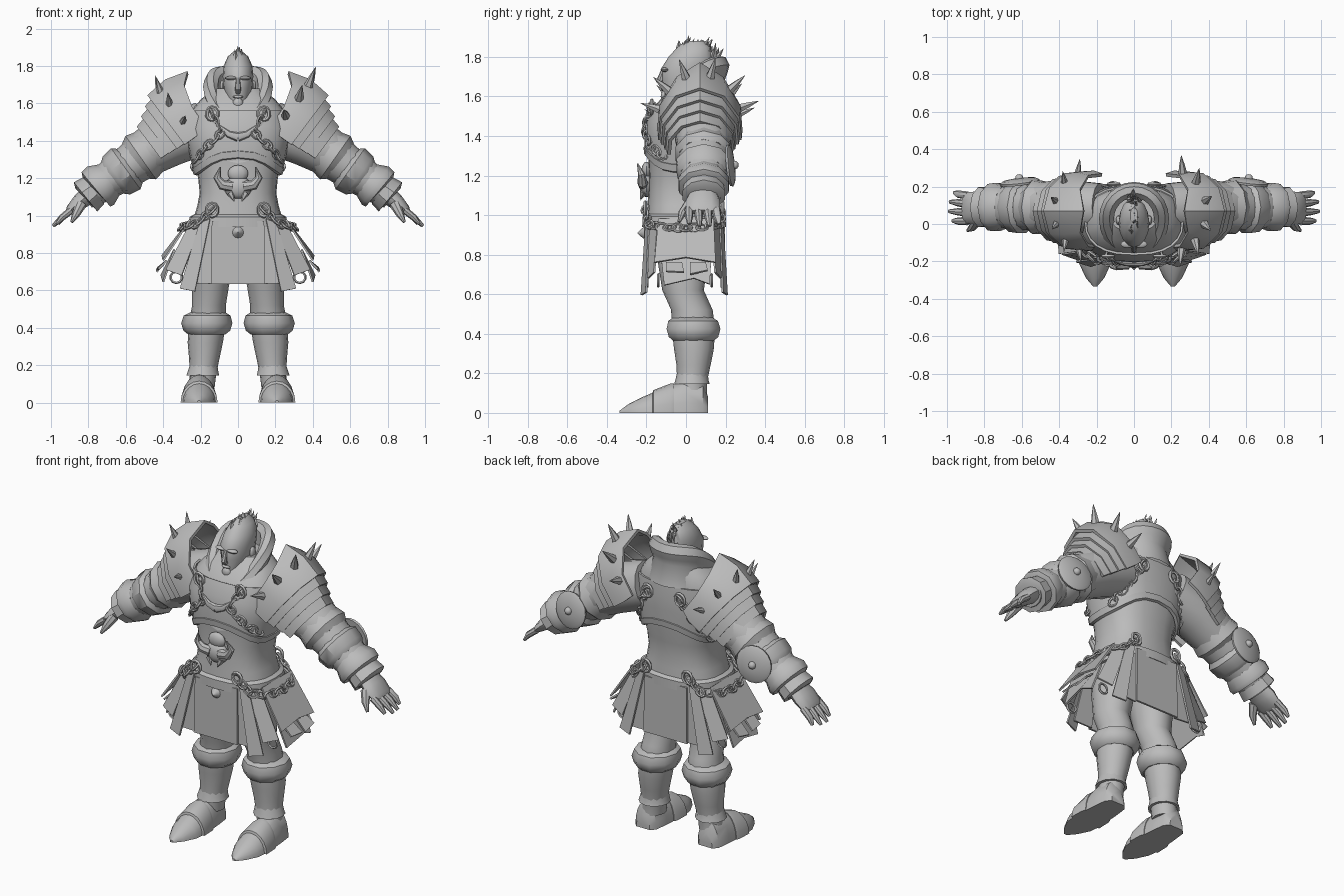
import bpy, bmesh, math, random
from mathutils import Vector as V

random.seed(4)
grey = bpy.data.materials.new("plain_grey")
grey.diffuse_color = (0.5, 0.5, 0.5, 1)
X, Y, Z = V((1, 0, 0)), V((0, 1, 0)), V((0, 0, 1))


# ---- helpers ----
def finish(name, bm, mirror=False, thick=0):
    bmesh.ops.recalc_face_normals(bm, faces=bm.faces)
    me = bpy.data.meshes.new(name)
    bm.to_mesh(me)
    bm.free()
    me.materials.append(grey)
    ob = bpy.data.objects.new(name, me)
    bpy.context.collection.objects.link(ob)
    if thick:
        m = ob.modifiers.new("thickness", 'SOLIDIFY')
        m.thickness, m.offset = thick, 0
    if mirror:
        ob.modifiers.new("mirror", 'MIRROR').use_mirror_merge = False
    return ob


def loft(bm, rings, closed=True, cap=True, wrap=False):
    rows = [[bm.verts.new(p) for p in r] for r in rings]
    n = len(rows[0])
    for i in range(len(rows) - (0 if wrap else 1)):
        a, b = rows[i], rows[(i + 1) % len(rows)]
        for j in range(n if closed else n - 1):
            k = (j + 1) % n
            bm.faces.new((a[j], a[k], b[k], b[j]))
    if cap and closed and not wrap:
        bm.faces.new(rows[0])
        bm.faces.new(rows[-1])


def ring(c, u, v, ru, rv, n=16):
    return [V(c) + u * ru * math.cos(a) + v * rv * math.sin(a)
            for a in (2 * math.pi * i / n for i in range(n))]


def tube(bm, pts, n=14):
    """Tube through (position, radius across, radius sideways)."""
    rings = []
    for i, (p, r1, r2) in enumerate(pts):
        d = (V(pts[min(i + 1, len(pts) - 1)][0]) - V(pts[max(i - 1, 0)][0])).normalized()
        u = Y.cross(d).normalized() if abs(d.y) < 0.9 else X
        rings.append(ring(p, u, d.cross(u), r1, r2, n))
    loft(bm, rings)


def spike(bm, a, b, r, n=6):
    a, b = V(a), V(b)
    tube(bm, [(a, r, r), (a.lerp(b, 0.5), r * 0.6, r * 0.6), (b, r * 0.05, r * 0.05)], n)


def ball(bm, c, s):
    vs = bmesh.ops.create_uvsphere(bm, u_segments=12, v_segments=8, radius=1)["verts"]
    for v in vs:
        v.co = V(c) + V((v.co.x * s[0], v.co.y * s[1], v.co.z * s[2]))


def link(bm, c, t, s, long, wide, r):
    nrm = t.cross(s).normalized()
    rings = []
    for i in range(10):
        a = math.pi * i / 5
        out = t * math.cos(a) + s * math.sin(a)
        rings.append(ring(V(c) + t * long * math.cos(a) + s * wide * math.sin(a), out, nrm, r, r, 5))
    loft(bm, rings, wrap=True)


def chain(bm, pts, step=0.042):
    flip, left = False, 0
    for a, b in zip(pts, pts[1:]):
        t, d = (b - a).normalized(), left
        while d < (b - a).length:
            out = V((a.x, a.y, 0)).normalized()
            s = t.cross(out).normalized()
            link(bm, a + t * d, t, s if flip else (s + out).normalized(), 0.029, 0.02, 0.0075)
            flip, d = not flip, d + step
        left = d - (b - a).length


# ---- torso: z, centre y, half width, half depth ----
BODY = [(0.92, -0.01, 0.25, 0.195), (0.98, -0.01, 0.24, 0.19), (1.05, -0.01, 0.218, 0.185),
        (1.12, -0.01, 0.205, 0.18), (1.2, -0.005, 0.213, 0.182), (1.28, 0, 0.232, 0.19),
        (1.38, 0, 0.255, 0.195), (1.48, 0.005, 0.27, 0.192), (1.56, 0.02, 0.25, 0.17),
        (1.62, 0.04, 0.2, 0.14), (1.68, 0.06, 0.13, 0.1)]


def P(deg, z, g=0.0):
    """Point on the torso at an angle from the front, grown outward by g."""
    lo, hi = BODY[0], BODY[-1]
    for a, b in zip(BODY, BODY[1:]):
        if a[0] <= z <= b[0]:
            lo, hi = a, b
    f = min(1, max(0, (z - lo[0]) / (hi[0] - lo[0]))) if z > BODY[0][0] else 0
    if z <= BODY[0][0]:
        lo = hi = BODY[0]
    cy, rx, ry = (lo[i] + f * (hi[i] - lo[i]) for i in (1, 2, 3))
    s, c = math.sin(math.radians(deg)), math.cos(math.radians(deg))
    return V((math.copysign(abs(s) ** 0.8, s) * (rx + g), cy - math.copysign(abs(c) ** 0.8, c) * (ry + g), z))


TURN = [i * 15 for i in range(24)]
bm = bmesh.new()
loft(bm, [[P(t, s[0]) for t in TURN] for s in BODY])
finish("torso", bm)

# breastplate and trim with a lower edge that rises in the middle
low = {t: 1.25 + 0.09 * abs(math.cos(math.radians(t))) ** 3 for t in TURN}
bm = bmesh.new()
loft(bm, [[P(t, low[t] + k * (1.56 - low[t]), 0.01) for t in TURN] for k in (0, 0.33, 0.66, 1)], cap=False)
finish("breastplate", bm, thick=0.012)
bm = bmesh.new()
loft(bm, [[P(t, low[t] + dz, g) for t in TURN] for dz, g in ((-0.035, 0.006), (-0.03, 0.02), (0.005, 0.022), (0.01, 0.006))], cap=False)
finish("breastplate_trim", bm)
bm = bmesh.new()
loft(bm, [[P(t, z, g) for t in TURN] for z, g in ((0.94, 0.012), (0.99, 0.016), (1.0, 0.0))], cap=False)
finish("belt", bm, thick=0.012)

# ---- tall padded collar ----
PROFILE = [(-0.03, -0.15), (-0.035, -0.01), (-0.01, 0.022), (0.025, 0.02), (0.045, -0.02),
           (0.035, -0.06), (0.02, -0.1), (0.05, -0.22)]
bm = bmesh.new()
rings = []
for t in TURN:
    a = math.radians(t)
    z = 1.5 + 0.28 * (1 - ((1 + math.cos(a)) / 2) ** 2)
    ry = 0.175 if math.cos(a) > 0 else 0.145
    rings.append([V(((0.142 + r) * math.sin(a), 0.03 - (ry + r) * math.cos(a), z + h)) for r, h in PROFILE])
loft(bm, rings, closed=False, wrap=True)
finish("collar", bm)

# ---- head ----
bm = bmesh.new()
HEAD = [(1.45, 0.03, 0.08, 0.08), (1.575, 0.02, 0.06, 0.075), (1.58, -0.04, 0.04, 0.075), (1.62, -0.015, 0.064, 0.1),
        (1.68, 0.0, 0.077, 0.122), (1.745, 0.005, 0.082, 0.128), (1.8, 0.025, 0.077, 0.113),
        (1.85, 0.04, 0.055, 0.083), (1.88, 0.045, 0.02, 0.045)]
loft(bm, [ring((0, c, z), X, Y, rx, ry) for z, c, rx, ry in HEAD])
finish("head", bm)
bm = bmesh.new()
tube(bm, [((0, -0.115, 1.735), 0.01, 0.01), ((0, -0.135, 1.675), 0.016, 0.018), ((0, -0.115, 1.66), 0.014, 0.016)], 8)
ball(bm, (0, -0.108, 1.6), (0.028, 0.02, 0.03))
ball(bm, (0, -0.115, 1.635), (0.028, 0.012, 0.008))
finish("nose_mouth_and_beard", bm)
bm = bmesh.new()
ball(bm, (0.036, -0.108, 1.735), (0.036, 0.02, 0.011))
ball(bm, (0.083, 0.02, 1.69), (0.014, 0.025, 0.035))
finish("brows_and_ears", bm, mirror=True)
bm = bmesh.new()
for i in range(40):
    y = -0.04 + 0.19 * i / 39
    x = random.uniform(-0.028, 0.028)
    z = 1.865 - 6 * max(0, y - 0.06) ** 2 - abs(x) * 0.6
    spike(bm, (x, y, z - 0.03), (x * 0.8, y + random.uniform(0, 0.04), z + random.uniform(0.015, 0.045)), 0.016, 4)
finish("mohawk", bm)

# ---- arms ----
def arm(rows, cy=0.09):
    return [((x, cy, z), r1, r2) for x, z, r1, r2 in rows]


bm = bmesh.new()
tube(bm, arm([(0.18, 1.47, 0.14, 0.13), (0.36, 1.41, 0.145, 0.15), (0.48, 1.34, 0.13, 0.135), (0.56, 1.28, 0.115, 0.125),
              (0.66, 1.21, 0.105, 0.12), (0.76, 1.14, 0.085, 0.1), (0.82, 1.095, 0.065, 0.085)]))
finish("arms", bm, mirror=True)
bm = bmesh.new()
for rows in ([(0.46, 1.35, 0.125, 0.135), (0.52, 1.31, 0.142, 0.15), (0.545, 1.29, 0.12, 0.13)],
             [(0.58, 1.265, 0.115, 0.125), (0.6, 1.25, 0.135, 0.145), (0.65, 1.215, 0.125, 0.138), (0.67, 1.2, 0.105, 0.12)],
             [(0.69, 1.19, 0.1, 0.115), (0.735, 1.16, 0.125, 0.135), (0.76, 1.14, 0.12, 0.13), (0.765, 1.135, 0.09, 0.1)],
             [(0.77, 1.135, 0.09, 0.105), (0.815, 1.1, 0.1, 0.112), (0.82, 1.095, 0.07, 0.085)]):
    tube(bm, arm(rows), 10)
finish("bracer_bands", bm, mirror=True)
bm = bmesh.new()
n = V((0.12, 1, 0.1)).normalized()
u = n.cross(Z).normalized()
c = V((0.61, 0.215, 1.25))
loft(bm, [ring(c + n * d, u, n.cross(u), r, r, 18) for d, r in ((0, 0.105), (0.012, 0.108), (0.022, 0.09), (0.03, 0.03))])
ball(bm, c + n * 0.03, (0.022, 0.022, 0.022))
finish("forearm_discs", bm, mirror=True)

# hands
bm = bmesh.new()
tube(bm, [((0.8, 0.09, 1.11), 0.05, 0.07), ((0.85, 0.085, 1.07), 0.042, 0.088), ((0.895, 0.085, 1.03), 0.028, 0.085), ((0.91, 0.085, 1.015), 0.016, 0.075)], 12)
for y, tx, tz in ((0.015, 0.97, 0.955), (0.062, 0.99, 0.945), (0.108, 0.985, 0.945), (0.152, 0.962, 0.955)):
    tube(bm, [((0.89, y, 1.03), 0.02, 0.022), ((0.94, y * 1.05, 0.99), 0.018, 0.02), ((tx, y * 1.1, tz), 0.008, 0.01)], 8)
tube(bm, [((0.84, 0.02, 1.06), 0.03, 0.028), ((0.865, -0.02, 1.01), 0.022, 0.02), ((0.89, -0.035, 0.965), 0.008, 0.008)], 8)
finish("hands", bm, mirror=True)

# ---- shoulder armour: ridged half shells around the arm line ----
for side, name in ((1, "left"), (-1, "right")):
    O, A, U = V((0.27 * side, 0.07, 1.45)), V((0.8 * side, 0, -0.6)), V((0.6 * side, 0, 0.8))

    def shell(t, d, a, b, pull=0):
        t = math.radians(t)
        return O + A * (d + pull * abs(math.sin(t))) + U * a * math.cos(t) + Y * b * math.sin(t)

    arc = (-100, -70, -35, 0, 35, 70, 100)
    bm = bmesh.new()
    for rows in ([(-0.19, 0.25, 0.195, 0.1), (-0.07, 0.285, 0.21, 0.04), (0.055, 0.275, 0.205, 0)],
                 [(0.03, 0.25, 0.2, 0), (0.1, 0.235, 0.19, 0)],
                 [(0.08, 0.22, 0.18, 0), (0.15, 0.205, 0.172, 0)],
                 [(0.13, 0.19, 0.168, 0), (0.2, 0.175, 0.158, 0)]):
        loft(bm, [[shell(t, *r) for t in arc] for r in rows], closed=False)
    finish(name + "_shoulder_plates", bm, thick=0.018)
    bm = bmesh.new()
    d, size = (-0.06, 1.25) if side > 0 else (-0.01, 1)
    for t in (-78, -50, -20, 15, 48, 76):
        a, b = shell(t, d, 0.27, 0.2), shell(t, d - 0.03, 0.27 + 0.085 * size, 0.2 + 0.085 * size)
        spike(bm, a, b, 0.02 * size)
    finish(name + "_shoulder_spikes", bm)

# ---- chains and ornaments ----
bm = bmesh.new()
for pts in ([(24, 1.545, 0.03), (14, 1.44, 0.02), (35, 1.36, 0.025), (68, 1.28, 0.025)],
            [(163, 1.5, 0.025), (145, 1.38, 0.025), (112, 1.26, 0.025)],
            [(28, 1.03, 0.03), (45, 0.955, 0.05), (68, 0.94, 0.06), (90, 0.935, 0.06), (112, 0.94, 0.06), (135, 0.955, 0.05), (152, 1.03, 0.03)]):
    chain(bm, [P(*p) for p in pts])
for p in ((24, 1.545, 0.03), (163, 1.5, 0.025), (28, 1.03, 0.03), (152, 1.03, 0.03)):
    link(bm, P(*p), Z, X, 0.035, 0.03, 0.01)
finish("chains", bm, mirror=True)

# horned belt buckle
bm = bmesh.new()
ball(bm, (0, -0.2, 1.15), (0.075, 0.035, 0.06))
ball(bm, (0, -0.2, 1.225), (0.055, 0.025, 0.045))
finish("buckle", bm)
bm = bmesh.new()
tube(bm, [((0.03, -0.215, 1.155), 0.03, 0.028), ((0.085, -0.22, 1.165), 0.028, 0.026),
          ((0.112, -0.225, 1.205), 0.02, 0.018), ((0.095, -0.245, 1.26), 0.003, 0.003)], 8)
spike(bm, (0.04, -0.215, 1.12), (0.02, -0.23, 1.075), 0.02)
# chest crescent
tube(bm, [((0.0, -0.21, 1.42), 0.025, 0.018), ((0.05, -0.21, 1.435), 0.018, 0.015), ((0.105, -0.2, 1.485), 0.003, 0.004)], 8)
finish("buckle_horns_and_chest_crescent", bm, mirror=True)

# ---- skirt panels ----
def panel(bm, *pts):
    bm.faces.new([bm.verts.new(p) for p in pts])


bm = bmesh.new()
for y in (-0.205, 0.19):
    panel(bm, (-0.14, y, 0.97), (0.14, y, 0.97), (0.145, y * 1.02, 0.635), (-0.145, y * 1.02, 0.635))
finish("front_and_back_panels", bm, thick=0.012)
bm = bmesh.new()
spike(bm, (0, -0.205, 0.91), (0, -0.245, 0.91), 0.035, 12)
finish("panel_button", bm)
bm = bmesh.new()
for s in (1, -0.92):
    panel(bm, (0.15, -0.2 * s, 0.98), (0.2, -0.185 * s, 0.98), (0.31, -0.2 * s, 0.61), (0.23, -0.225 * s, 0.595))
    panel(bm, (0.12, -0.19 * s, 0.97), (0.19, -0.18 * s, 0.97), (0.26, -0.2 * s, 0.64), (0.14, -0.195 * s, 0.635))
    panel(bm, (0.19, -0.18 * s, 0.97), (0.25, -0.14 * s, 0.97), (0.385, -0.16 * s, 0.71), (0.3, -0.19 * s, 0.68))
panel(bm, (0.255, -0.14, 0.98), (0.255, 0.14, 0.98), (0.4, 0.15, 0.76), (0.405, 0, 0.785), (0.4, -0.16, 0.76))
panel(bm, (0.34, -0.13, 0.82), (0.34, 0.13, 0.82), (0.4, 0.12, 0.65), (0.41, 0.04, 0.68), (0.4, -0.11, 0.645))
panel(bm, (0.38, -0.1, 0.76), (0.38, -0.02, 0.76), (0.435, -0.01, 0.71), (0.425, -0.1, 0.715))
panel(bm, (0.38, 0.02, 0.76), (0.38, 0.1, 0.76), (0.43, 0.11, 0.72), (0.435, 0.02, 0.7))
finish("side_panels", bm, mirror=True, thick=0.01)
bm = bmesh.new()
for y in (-0.14, 0.13):
    link(bm, (0.33, y, 0.67), Z, X, 0.03, 0.03, 0.007)
finish("skirt_rings", bm, mirror=True)

# ---- legs: z, centre x, centre y, half width, half depth ----
def leg(name, rows, n=16):
    bm = bmesh.new()
    loft(bm, [ring((x, y, z), X, Y, rx, ry, n) for z, x, y, rx, ry in rows])
    finish(name, bm, mirror=True)


leg("legs", [(0.95, 0.12, -0.005, 0.11, 0.14), (0.78, 0.135, -0.015, 0.115, 0.13), (0.62, 0.147, -0.015, 0.098, 0.105),
             (0.52, 0.155, 0.03, 0.09, 0.105), (0.42, 0.165, 0.038, 0.1, 0.11), (0.32, 0.175, 0.04, 0.094, 0.1),
             (0.24, 0.18, 0.038, 0.082, 0.086), (0.15, 0.187, 0.03, 0.07, 0.075), (0.08, 0.195, 0.03, 0.07, 0.075)])
leg("knee_cuffs", [(0.365, 0.167, 0.038, 0.1, 0.11), (0.385, 0.167, 0.038, 0.125, 0.132), (0.425, 0.167, 0.038, 0.137, 0.143),
                   (0.465, 0.165, 0.036, 0.125, 0.132), (0.485, 0.16, 0.034, 0.09, 0.1)], 10)
leg("ankle_cuffs", [(0.145, 0.188, 0.03, 0.088, 0.09), (0.165, 0.187, 0.03, 0.082, 0.084), (0.2, 0.184, 0.032, 0.074, 0.078)], 12)


# feet: y, half width, height
def foot(name, rows):
    bm = bmesh.new()
    loft(bm, [[V((0.208 + w * math.cos(a), y, h * math.sin(a)))
               for a in (math.pi * i / 10 for i in range(11))] for y, w, h in rows])
    finish(name, bm, mirror=True)


foot("boots", [(0.112, 0.045, 0.08), (0.085, 0.07, 0.15), (0.0, 0.08, 0.17), (-0.07, 0.085, 0.14), (-0.15, 0.09, 0.11),
               (-0.22, 0.082, 0.08), (-0.29, 0.048, 0.045), (-0.335, 0.01, 0.012)])
foot("toe_plates", [(-0.06, 0.088, 0.15), (-0.08, 0.096, 0.148), (-0.165, 0.099, 0.115), (-0.17, 0.085, 0.1)])

# ---- apply modifiers and shade ----
bpy.ops.object.select_all(action='SELECT')
bpy.context.view_layer.objects.active = bpy.context.selected_objects[0]
bpy.ops.object.convert(target='MESH')
bpy.ops.object.shade_smooth_by_angle(angle=math.radians(38))
